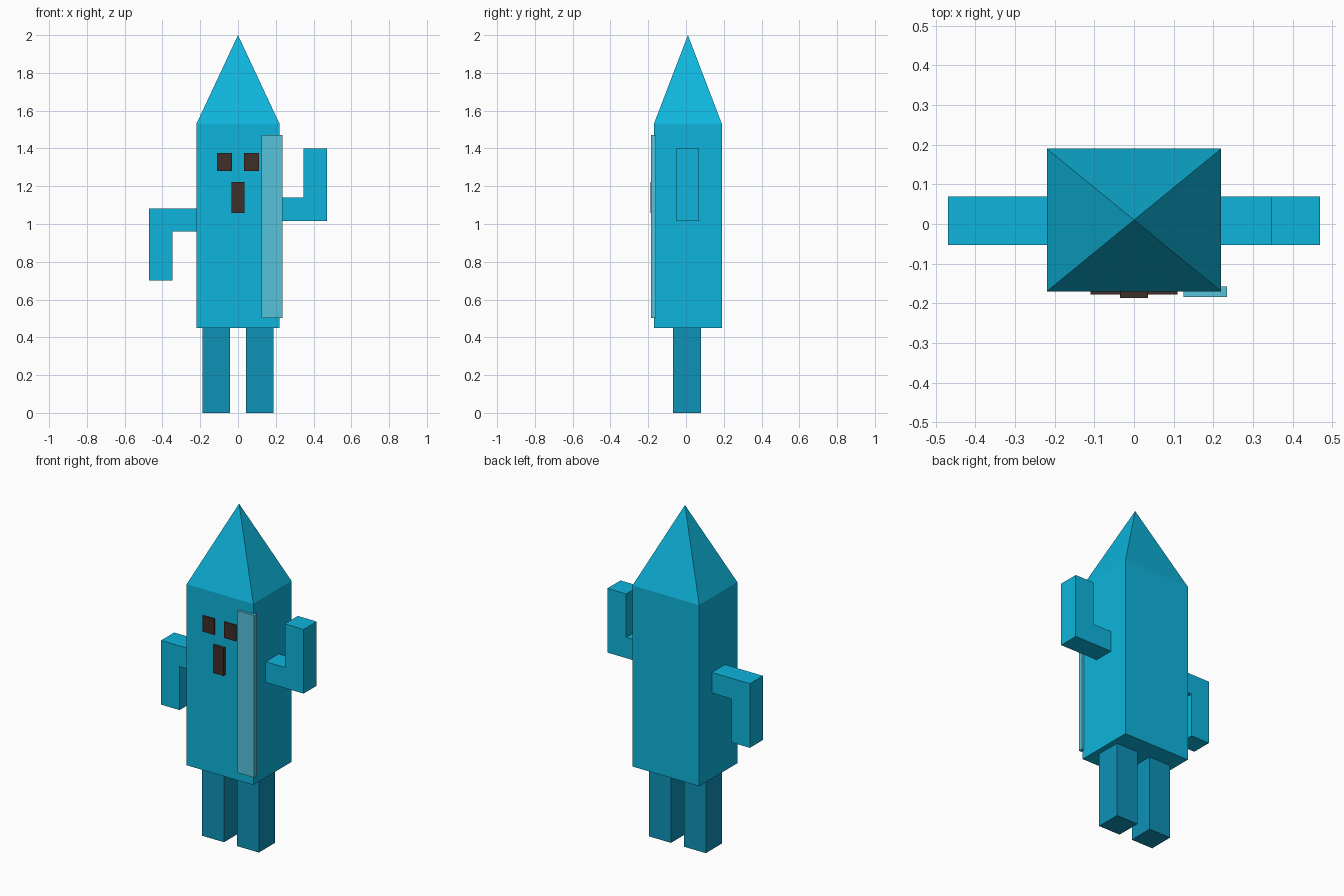
import bpy
import bmesh

if "Cube" in bpy.data.objects:
    bpy.data.objects.remove(bpy.data.objects["Cube"])


def material(name, r, g, b):
    """Flat colour given as 0-255 sRGB, stored as linear."""
    def lin(c):
        c /= 255
        return c / 12.92 if c <= 0.04045 else ((c + 0.055) / 1.055) ** 2.4
    m = bpy.data.materials.new(name)
    m.diffuse_color = (lin(r), lin(g), lin(b), 1)
    m.use_nodes = True
    m.node_tree.nodes["Principled BSDF"].inputs["Base Color"].default_value = m.diffuse_color
    return m


BLUE = material("bright_blue", 14, 181, 220)
DARK_BLUE = material("dark_blue", 14, 146, 183)
PALE = material("pale_blue", 86, 196, 217)
BROWN = material("dark_brown", 64, 46, 39)


def finish(name, bm, mat):
    bmesh.ops.recalc_face_normals(bm, faces=bm.faces)
    me = bpy.data.meshes.new(name)
    bm.to_mesh(me)
    bm.free()
    me.materials.append(mat)
    ob = bpy.data.objects.new(name, me)
    bpy.context.collection.objects.link(ob)
    return ob


def prism(name, outline, y0, y1, mat):
    """Extrude an x-z outline from y0 to y1."""
    bm = bmesh.new()
    face = bm.faces.new([bm.verts.new((x, y0, z)) for x, z in outline])
    ext = bmesh.ops.extrude_face_region(bm, geom=[face], use_keep_orig=True)
    moved = [g for g in ext["geom"] if isinstance(g, bmesh.types.BMVert)]
    bmesh.ops.translate(bm, verts=moved, vec=(0, y1 - y0, 0))
    return finish(name, bm, mat)


def box(name, x0, x1, y0, y1, z0, z1, mat):
    return prism(name, [(x0, z0), (x1, z0), (x1, z1), (x0, z1)], y0, y1, mat)


# Body block
W, Y0, Y1, TOP = 0.22, -0.17, 0.19, 1.53
box("body", -W, W, Y0, Y1, 0.45, TOP, BLUE)

# Pointed roof, open underneath where it meets the body
bm = bmesh.new()
base = [bm.verts.new((x, y, TOP)) for x, y in ((-W, Y0), (W, Y0), (W, Y1), (-W, Y1))]
apex = bm.verts.new((0, 0.01, 2))
for i in range(4):
    bm.faces.new((base[i], base[(i + 1) % 4], apex))
finish("pointed_head", bm, BLUE)

# Legs and eyes, one per side
for side, s in (("left", -1), ("right", 1)):
    a, b = sorted((s * 0.043, s * 0.187))
    box(side + "_leg", a, b, -0.07, 0.08, 0, 0.45, DARK_BLUE)
    a, b = sorted((s * 0.033, s * 0.11))
    box(side + "_eye", a, b, -0.178, -0.165, 1.28, 1.375, BROWN)

# Mouth
box("mouth", -0.035, 0.035, -0.187, -0.165, 1.057, 1.222, BROWN)

# Bent arms: one hanging, one raised
prism("hanging_arm", [(-0.22, 1.083), (-0.47, 1.083), (-0.47, 0.70),
                      (-0.348, 0.70), (-0.348, 0.96), (-0.22, 0.96)], -0.053, 0.07, BLUE)
prism("raised_arm", [(0.22, 1.017), (0.47, 1.017), (0.47, 1.40),
                     (0.346, 1.40), (0.346, 1.14), (0.22, 1.14)], -0.053, 0.07, BLUE)

# Pale strip down the front corner
box("front_strip", 0.125, 0.235, -0.184, -0.158, 0.503, 1.47, PALE)
